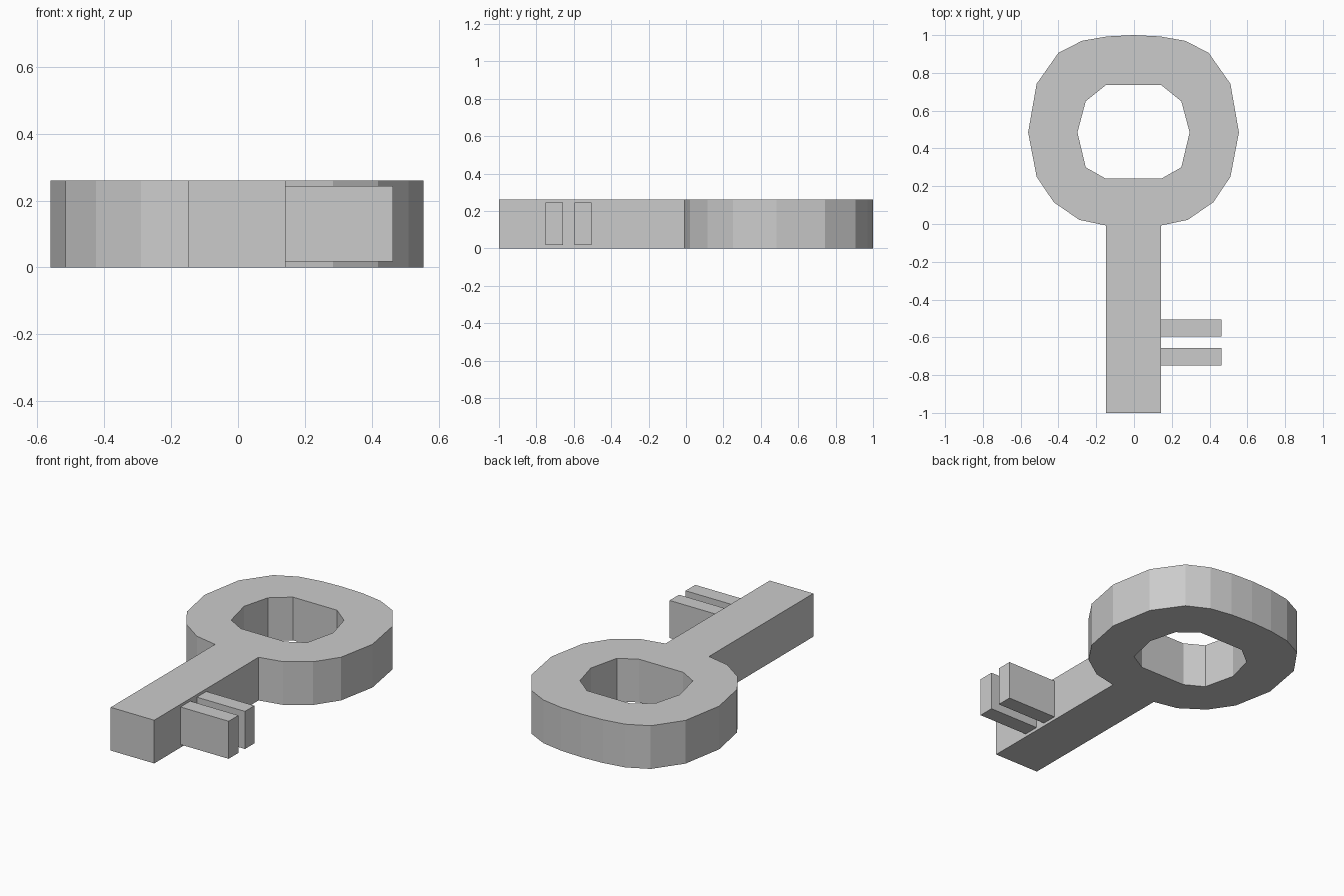
import bpy

if "Cube" in bpy.data.objects:
    bpy.data.objects.remove(bpy.data.objects["Cube"])

CX = -0.0025      # symmetry line of the key
THICK = 0.26

# Right-hand half profiles, mirrored into closed loops
outer_half = [(0.145, -1), (0.145, -0.008), (0.287, 0.022), (0.422, 0.115),
              (0.513, 0.25), (0.558, 0.485), (0.513, 0.742), (0.397, 0.907),
              (0.272, 0.97), (0.14, 0.993)]
hole_half = [(0.147, 0.24), (0.253, 0.30), (0.297, 0.485), (0.253, 0.65), (0.147, 0.735)]


def mirrored(half, tip=None):
    right = [(CX + x, y) for x, y in half]
    left = [(CX - x, y) for x, y in reversed(half)]
    return right + ([tip] if tip else []) + left


# Bow and shaft: one filled outline with a hole, extruded
curve = bpy.data.curves.new("bow_and_shaft", 'CURVE')
curve.dimensions = '2D'
curve.fill_mode = 'BOTH'
curve.extrude = THICK / 2
for loop in (mirrored(outer_half, (CX, 1.0)), mirrored(hole_half)):
    spline = curve.splines.new('POLY')
    spline.points.add(len(loop) - 1)
    for point, (x, y) in zip(spline.points, loop):
        point.co = (x, y, 0, 1)
    spline.use_cyclic_u = True
    spline.use_smooth = False
key = bpy.data.objects.new("bow_and_shaft", curve)
key.location.z = THICK / 2
bpy.context.collection.objects.link(key)
bpy.context.view_layer.objects.active = key
key.select_set(True)
bpy.ops.object.convert(target='MESH')
bpy.ops.object.shade_flat()

# Teeth: two slightly thinner bars on the right of the shaft
for i, (y0, y1) in enumerate([(-0.595, -0.505), (-0.75, -0.657)]):
    x0, x1, z0, z1 = 0.1425, 0.463, 0.018, 0.244
    bpy.ops.mesh.primitive_cube_add(size=1, location=((x0 + x1) / 2, (y0 + y1) / 2, (z0 + z1) / 2))
    tooth = bpy.context.object
    tooth.name = f"tooth_{i + 1}"
    tooth.scale = (x1 - x0, y1 - y0, z1 - z0)
